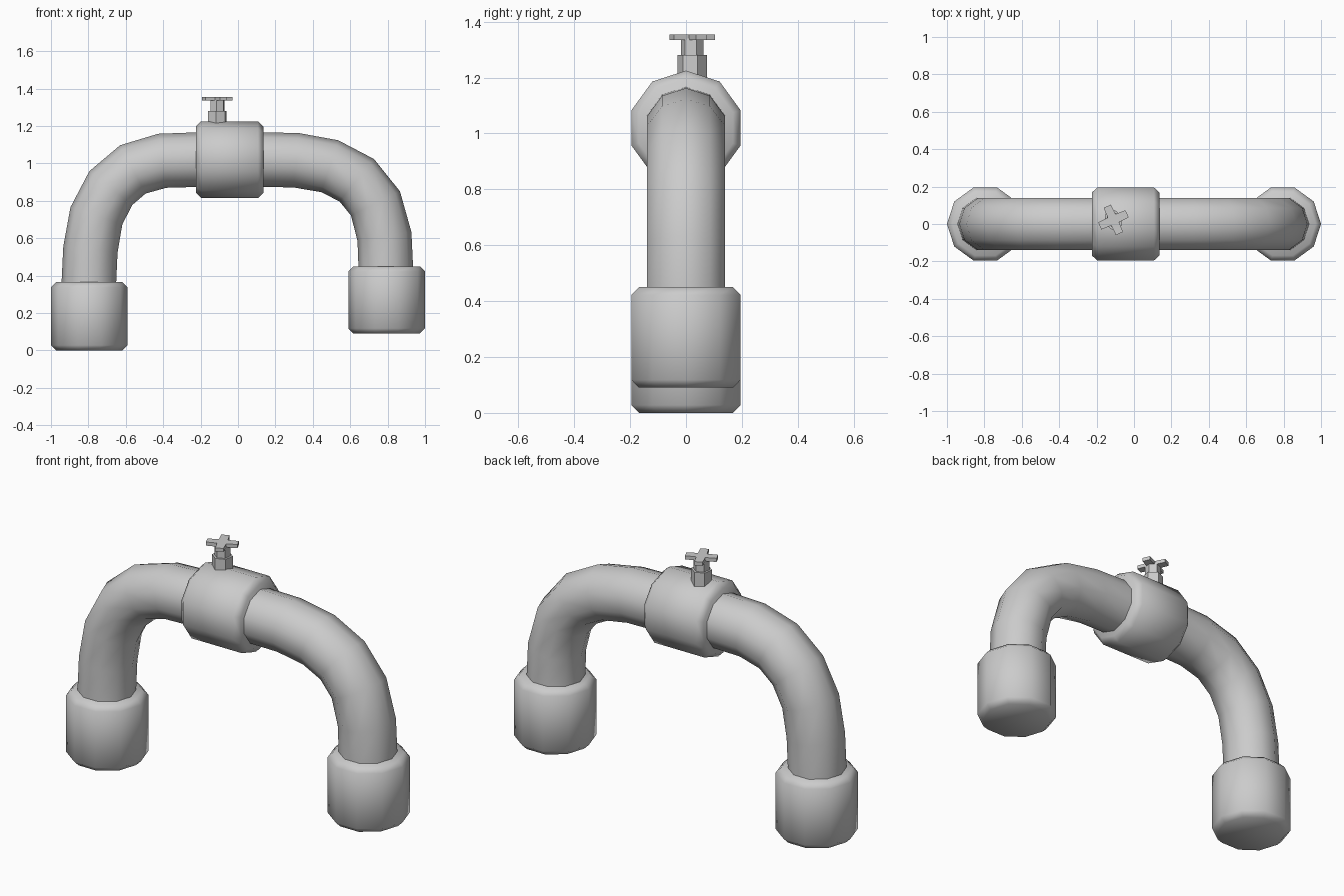
import bpy, bmesh, math
from mathutils import Vector

if "Cube" in bpy.data.objects:
    bpy.data.objects.remove(bpy.data.objects["Cube"])

SIDES = 10


def loft(name, rings, smooth=None):
    """Skin a list of closed rings and cap both ends."""
    bm = bmesh.new()
    rows = [[bm.verts.new(p) for p in ring] for ring in rings]
    n = len(rows[0])
    for a, b in zip(rows, rows[1:]):
        for i in range(n):
            j = (i + 1) % n
            bm.faces.new((a[i], a[j], b[j], b[i]))
    bm.faces.new(rows[0])
    bm.faces.new(rows[-1])
    bmesh.ops.recalc_face_normals(bm, faces=bm.faces[:])
    me = bpy.data.meshes.new(name)
    bm.to_mesh(me)
    bm.free()
    ob = bpy.data.objects.new(name, me)
    bpy.context.collection.objects.link(ob)
    if smooth:
        bpy.ops.object.select_all(action='DESELECT')
        ob.select_set(True)
        bpy.context.view_layer.objects.active = ob
        bpy.ops.object.shade_smooth_by_angle(angle=math.radians(smooth))
    return ob


def ring(center, normal, r, n=SIDES, turn=0.0):
    """Polygon ring around center; normal lies in the xz plane and points at a corner."""
    c, u, v = Vector(center), Vector(normal).normalized(), Vector((0, 1, 0))
    return [c + r * (u * math.cos(turn + i * math.tau / n) + v * math.sin(turn + i * math.tau / n))
            for i in range(n)]


def collar(name, start, axis, length, r=0.205, bevel=0.028):
    start, axis = Vector(start), Vector(axis)
    normal = (axis.z, 0, -axis.x)
    steps = [(0, r - bevel), (bevel, r), (length - bevel, r), (length, r - bevel)]
    loft(name, [ring(start + axis * d, normal, q) for d, q in steps], 50)


def pipe(name, path, r=0.146):
    pts = [Vector((x, 0, z)) for x, z in path]
    rings = []
    for i, p in enumerate(pts):
        t = pts[min(i + 1, len(pts) - 1)] - pts[max(i - 1, 0)]
        if i in (0, 1):
            t = Vector((0, 0, 1))
        if i >= len(pts) - 2:
            t = Vector((pts[-1].x - pts[-2].x, 0, 0))
        rings.append(ring(p, (t.z, 0, -t.x), r))
    loft(name, rings, 50)


# Bent pipes, each running from its end collar to the middle collar
pipe("left_pipe", [(-.797, .3), (-.797, .37), (-.789, .54), (-.757, .72), (-.68, .868),
                   (-.562, .968), (-.405, 1.014), (-.22, 1.02), (-.05, 1.02)])
pipe("right_pipe", [(.79, .38), (.79, .45), (.783, .61), (.735, .786), (.635, .91),
                    (.49, .985), (.31, 1.017), (.135, 1.02), (-.04, 1.02)])

# Collars
collar("left_end_collar", (-.795, 0, 0), (0, 0, 1), .365)
collar("right_end_collar", (.795, 0, .09), (0, 0, 1), .36)
collar("middle_collar", (-.225, 0, 1.02), (1, 0, 0), .36)

# Valve stem
cx, cy = -.11, .022
for name, r, z0, z1 in (("valve_base", .053, 1.17, 1.28), ("valve_stem", .041, 1.27, 1.34)):
    loft(name, [ring((cx, cy, z), (1, 0, 0), r, 6, math.radians(22)) for z in (z0, z1)])

# Cross-shaped valve handle
outline = []
for k in range(4):
    a = math.radians(24 + 90 * k)
    d, s = Vector((math.cos(a), math.sin(a), 0)), Vector((-math.sin(a), math.cos(a), 0))
    outline += [d * .08 - s * .021, d * .08 + s * .021, (d + s) * .023]
loft("valve_handle", [[p + Vector((cx, cy, z)) for p in outline] for z in (1.335, 1.355)])
